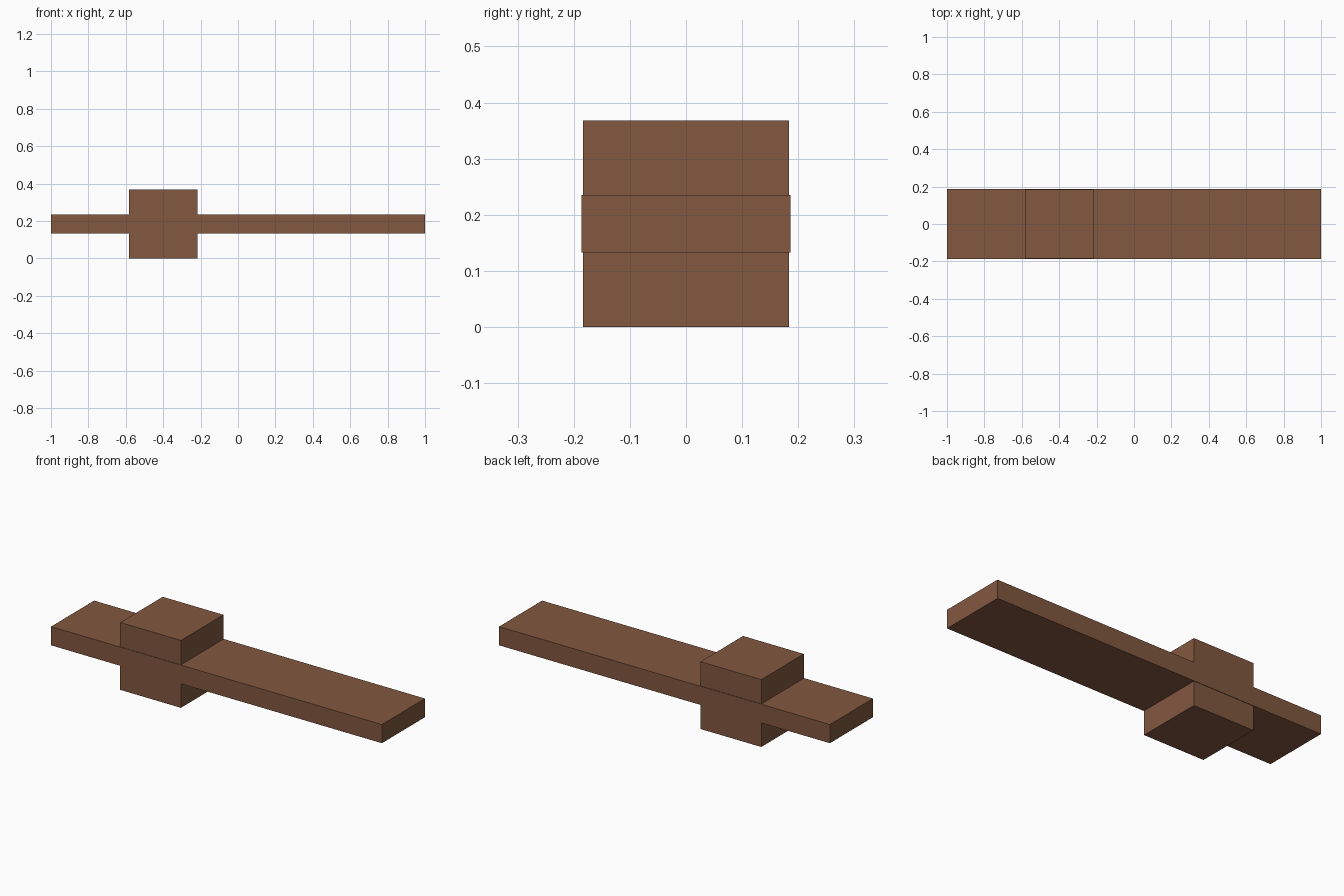
import bpy

if "Cube" in bpy.data.objects:
    bpy.data.objects.remove(bpy.data.objects["Cube"])

# Single brown wood colour
wood = bpy.data.materials.new("brown wood")
wood.diffuse_color = (0.223, 0.098, 0.051, 1.0)
wood.use_nodes = True
wood.node_tree.nodes["Principled BSDF"].inputs["Base Color"].default_value = wood.diffuse_color


def box(name, centre, size):
    bpy.ops.mesh.primitive_cube_add(size=1, location=centre)
    obj = bpy.context.object
    obj.name = name
    obj.scale = size
    bpy.ops.object.transform_apply(location=False, rotation=False, scale=True)
    obj.data.materials.append(wood)
    return obj


# Long flat plank, a hair wider than the block
box("plank", (0, 0, 0.184), (2.0, 0.372, 0.102))

# Cube block that the plank passes through
box("block", (-0.4, 0, 0.184), (0.367, 0.367, 0.368))
